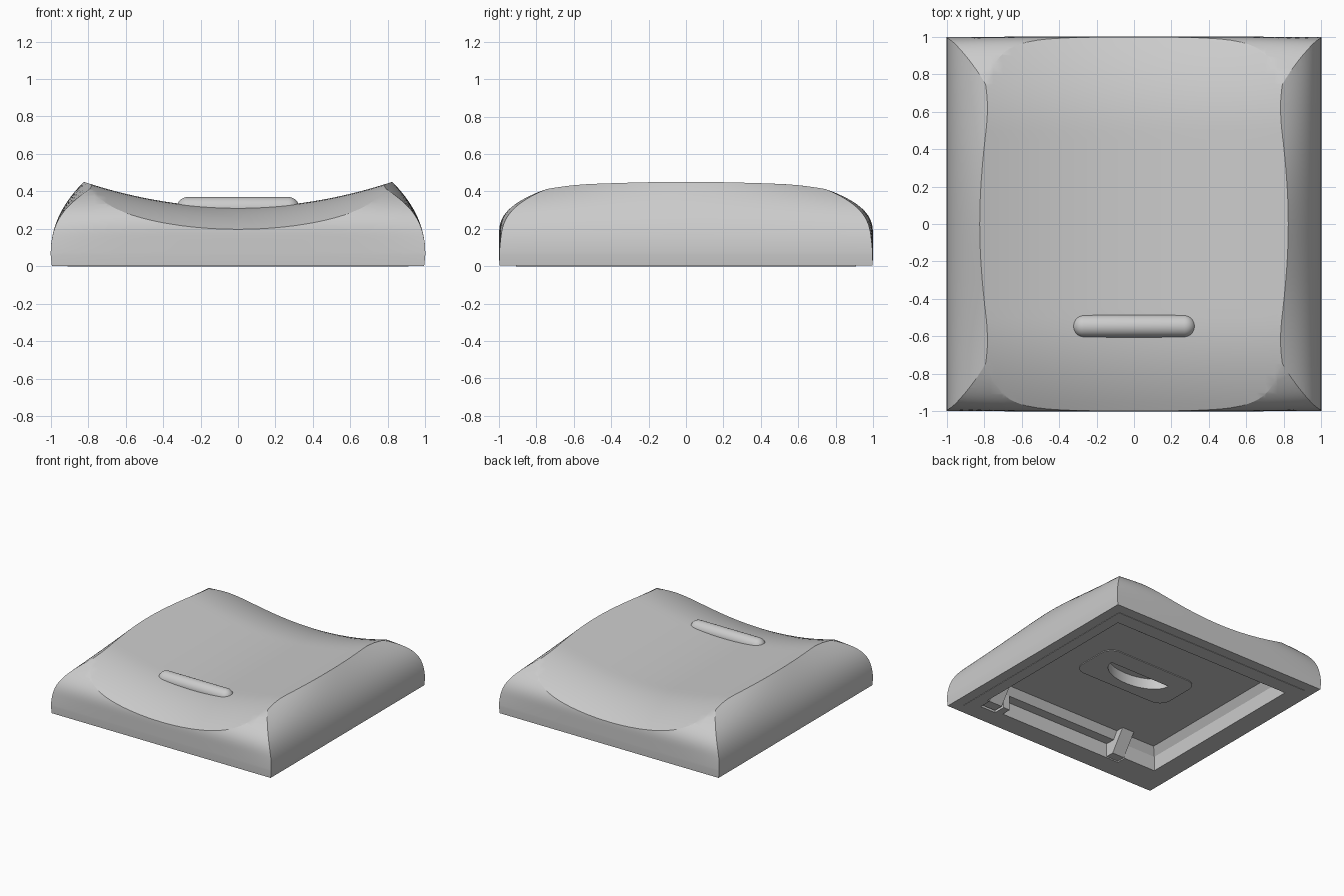
import bpy, bmesh, math
from mathutils import Matrix

old = bpy.data.objects.get("Cube")
if old:
    bpy.data.objects.remove(old, do_unlink=True)

grey = bpy.data.materials.new("light grey plastic")
grey.use_nodes = True
grey.diffuse_color = (0.6, 0.6, 0.6, 1)
grey.node_tree.nodes["Principled BSDF"].inputs["Base Color"].default_value = (0.6, 0.6, 0.6, 1)


def finish(name, bm):
    bmesh.ops.recalc_face_normals(bm, faces=bm.faces)
    mesh = bpy.data.meshes.new(name)
    bm.to_mesh(mesh)
    bm.free()
    mesh.materials.append(grey)
    obj = bpy.data.objects.new(name, mesh)
    bpy.context.collection.objects.link(obj)
    return obj


def loft(name, stations, ring):
    """Closed solid through rings of points, one ring per station."""
    bm = bmesh.new()
    rings = [[bm.verts.new(p) for p in ring(t)] for t in stations]
    for a, b in zip(rings, rings[1:]):
        for i in range(len(a)):
            j = (i + 1) % len(a)
            bm.faces.new((a[i], a[j], b[j], b[i]))
    bm.faces.new(rings[0])
    bm.faces.new(rings[-1])
    return finish(name, bm)


def box(name, x0, x1, y0, y1, z0, z1, bevel=0, shoulder=0):
    """Box whose walls may lean in by the bevel above the shoulder height."""
    def ring(z):
        b = bevel if z == z1 else 0
        return [(x0 + b, y0 + b, z), (x1 - b, y0 + b, z), (x1 - b, y1 - b, z), (x0 + b, y1 - b, z)]
    return loft(name, (z0, shoulder, z1) if bevel else (z0, z1), ring)


def rounded_plate(name, rx, ry, r, cy, z0, z1):
    """Upright prism with a rounded rectangle outline."""
    def ring(z):
        pts = []
        for k in range(32):
            a = (k + 0.5) * math.tau / 32
            c, s = math.cos(a), math.sin(a)
            pts.append((math.copysign(rx - r, c) + r * c,
                        cy + math.copysign(ry - r, s) + r * s, z))
        return pts
    return loft(name, (z0, z1), ring)


def half_moon(name, z0, z1):
    """Upright prism, flat to the rear and bowed to the front."""
    return loft(name, (z0, z1), lambda z: [
        (0.28 * math.cos(a), 0.07 - 0.17 * math.sin(a), z) for a in span(0, math.pi, 20)])


def select(obj):
    bpy.ops.object.select_all(action='DESELECT')
    obj.select_set(True)
    bpy.context.view_layer.objects.active = obj


def combine(obj, tool, operation):
    mod = obj.modifiers.new("cut", 'BOOLEAN')
    mod.operation, mod.object, mod.solver = operation, tool, 'EXACT'
    select(obj)
    bpy.ops.object.modifier_apply(modifier=mod.name)
    bpy.data.objects.remove(tool, do_unlink=True)


def span(a, b, n):
    return [a + (b - a) * i / n for i in range(n + 1)]


SKIRT, SKIRT_TOP = 0.994, 0.06


def side_half(z, y):
    curve = 1.377 * max(z - SKIRT_TOP, 0) ** 2.19
    return 1 - curve - 0.1 * y * y * (max(z, 0) / 0.4) ** 6


def front_half(z, x):
    curve = 11.6 * max(z - 0.15, 0) ** 2.95
    return 1 - curve - 0.07 * x ** 4 * (max(z, 0) / 0.4) ** 2


def wall_ring(half, base, top, t):
    """Mirrored wall outline: slightly tapered skirt, then the curved wall."""
    pts = [(SKIRT, base)]
    pts += [(half(z, t), z) for z in span(SKIRT_TOP, top, 28)]
    return pts + [(-w, z) for w, z in reversed(pts)]


def dish(x, y):
    drop = max(abs(y) - 0.5, 0) / 0.5
    return 0.315 + 0.135 * (x / 0.82) ** 2 - 0.118 * drop ** 2


# Cap body: curved side walls, crossed with end walls and the dished top
body = loft("cap_body", span(-1.1, 1.1, 36),
            lambda y: [(w, y, z) for w, z in wall_ring(side_half, 0.003, 0.48, y)])
ends = loft("end_walls", span(-1.15, 1.15, 36),
            lambda x: [(x, w, z) for w, z in wall_ring(front_half, -0.05, 0.46, x)])
combine(body, ends, 'INTERSECT')
top = loft("dished_top", span(-1.2, 1.2, 48),
           lambda y: [(x, y, dish(x, y)) for x in span(-1.2, 1.2, 48)]
           + [(1.2, y, -0.2), (-1.2, y, -0.2)])
combine(body, top, 'INTERSECT')

# Underside: rim plate, hollow with a wider front bay, clip notch, half-moon pocket
SHOULDER, CEILING = 0.12, 0.18
combine(body, box("rim", -0.91, 0.91, -0.91, 0.91, 0, 0.03), 'UNION')
combine(body, box("hollow", -0.82, 0.82, -0.74, 0.79, -0.1, CEILING, 0.04, SHOULDER), 'DIFFERENCE')
combine(body, box("front_bay", -0.53, 0.6, -0.82, -0.6, -0.11, SHOULDER), 'DIFFERENCE')
combine(body, box("clip_notch", 0.66, 0.8, -0.84, -0.6, -0.12, SHOULDER - 0.01), 'DIFFERENCE')
combine(body, half_moon("pocket", 0.05, CEILING + 0.08), 'DIFFERENCE')

select(body)
bpy.ops.object.shade_smooth_by_angle(angle=math.radians(22))

# Raised surround of the pocket on the ceiling
surround = rounded_plate("pocket_surround", 0.43, 0.21, 0.1, 0.02, CEILING - 0.006, CEILING + 0.004)
combine(surround, half_moon("surround_cut", 0, 0.3), 'DIFFERENCE')

# Sloping clips against the inner front and rear walls
for name, x0, x1, wall, reach in (("front_left_clip", 0.67, 0.79, -0.83, 0.2),
                                  ("front_right_clip", -0.53, -0.42, -0.83, 0.2),
                                  ("rear_right_clip", -0.62, -0.54, 0.8, -0.06),
                                  ("rear_left_clip", 0.54, 0.62, 0.8, -0.06)):
    loft(name, (x0, x1), lambda x: [
        (x, wall, 0.01), (x, wall + reach * 0.4, 0.01),
        (x, wall + reach, CEILING + 0.005), (x, wall, CEILING + 0.005)])

# Finger bar: capsule lying across the front of the dish
bm = bmesh.new()
bmesh.ops.create_uvsphere(bm, u_segments=32, v_segments=16, radius=0.06,
                          matrix=Matrix.Rotation(math.pi / 2, 4, 'Y'))
bmesh.ops.bisect_plane(bm, geom=bm.verts[:] + bm.edges[:] + bm.faces[:],
                       plane_co=(0, 0, 0), plane_no=(1, 0, 0), clear_inner=True)
open_edges = [e for e in bm.edges if e.is_boundary]
made = bmesh.ops.extrude_edge_only(bm, edges=open_edges)["geom"]
for v in bm.verts:
    v.co.x += 0.268
for g in made:
    if isinstance(g, bmesh.types.BMVert):
        g.co.x = 0
mirrored = bmesh.ops.duplicate(bm, geom=bm.verts[:] + bm.edges[:] + bm.faces[:])["geom"]
for g in mirrored:
    if isinstance(g, bmesh.types.BMVert):
        g.co.x *= -1
bmesh.ops.remove_doubles(bm, verts=bm.verts, dist=0.0005)
bar = finish("finger_bar", bm)
bar.location = (0, -0.545, 0.31)
select(bar)
bpy.ops.object.shade_smooth_by_angle(angle=math.radians(40))
